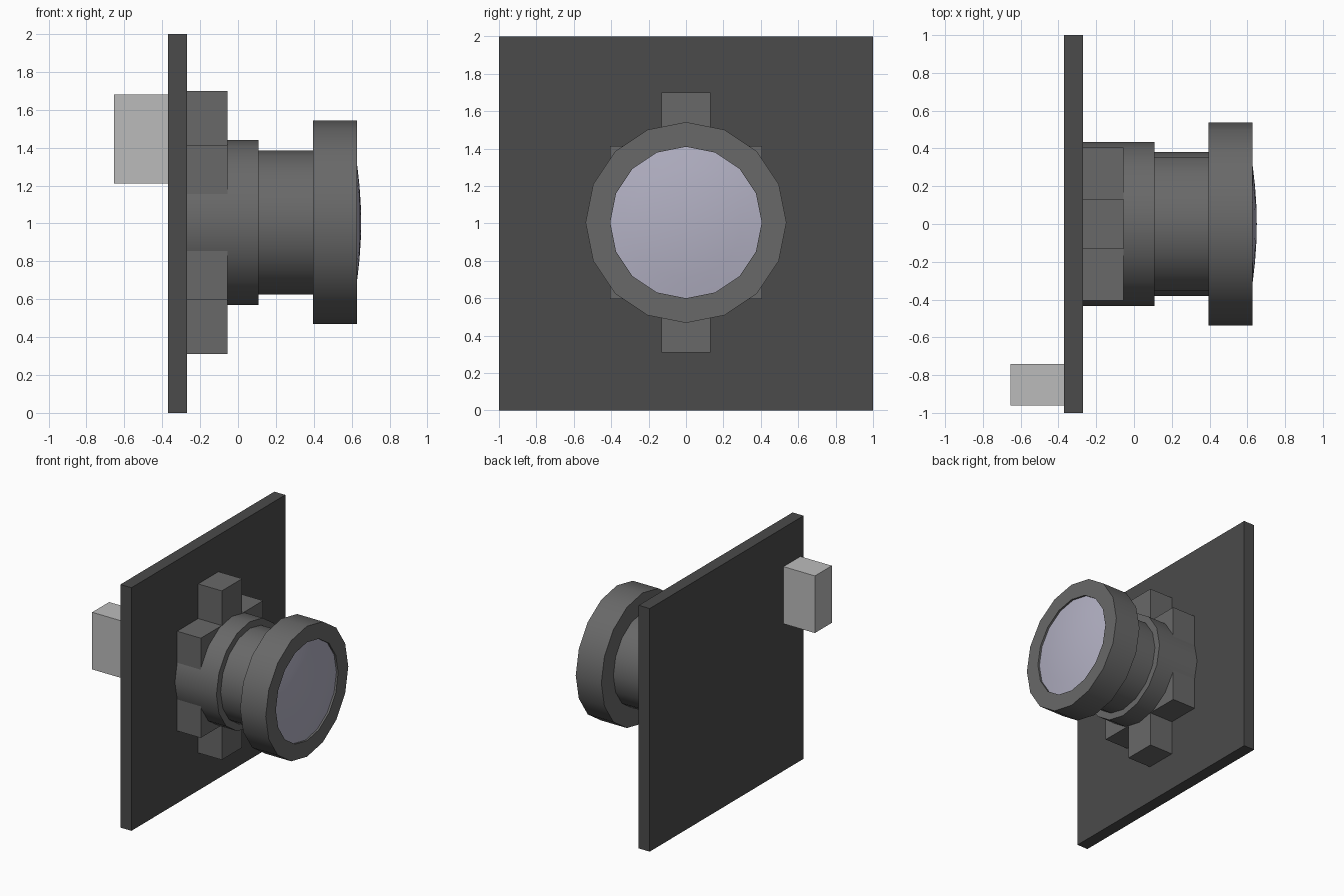
import bpy, bmesh, math
from mathutils import Matrix

if "Cube" in bpy.data.objects:
    bpy.data.objects.remove(bpy.data.objects["Cube"])

CZ = 1.005  # height of the lens axis


def material(name, rgb):
    m = bpy.data.materials.new(name)
    m.diffuse_color = (*rgb, 1)
    m.use_nodes = True
    m.node_tree.nodes["Principled BSDF"].inputs["Base Color"].default_value = m.diffuse_color
    return m


def finish(bm, name, mat, smooth=False):
    bmesh.ops.recalc_face_normals(bm, faces=bm.faces)
    me = bpy.data.meshes.new(name)
    bm.to_mesh(me)
    bm.free()
    me.materials.append(mat)
    ob = bpy.data.objects.new(name, me)
    bpy.context.collection.objects.link(ob)
    if smooth:
        bpy.ops.object.select_all(action='DESELECT')
        ob.select_set(True)
        bpy.context.view_layer.objects.active = ob
        bpy.ops.object.shade_smooth_by_angle(angle=math.radians(30))
    return ob


def box(name, lo, hi, mat):
    bm = bmesh.new()
    bmesh.ops.create_cube(bm, size=1)
    for v in bm.verts:
        v.co = [(a + b) / 2 + c * (b - a) for a, b, c in zip(lo, hi, v.co)]
    return finish(bm, name, mat)


def lathe(name, profile, mat, sides=16):
    # revolve (x, radius) points around the lens axis
    bm = bmesh.new()
    vs = [bm.verts.new((x, 0, CZ + r)) for x, r in profile]
    es = [bm.edges.new(p) for p in zip(vs, vs[1:])]
    bmesh.ops.spin(bm, geom=vs + es, cent=(0, 0, CZ), axis=(1, 0, 0),
                   angle=2 * math.pi, steps=sides, use_merge=True)
    bmesh.ops.remove_doubles(bm, verts=bm.verts, dist=1e-4)
    return finish(bm, name, mat, True)


board_mat = material("board_dark", (0.07, 0.07, 0.07))
body_mat = material("body_grey", (0.14, 0.14, 0.14))
plug_mat = material("plug_grey", (0.5, 0.5, 0.5))
glass_mat = material("glass", (0.45, 0.44, 0.55))

# Circuit board and rear connector
box("board", (-0.37, -1, 0), (-0.27, 1, 2), board_mat)
box("rear_connector", (-0.655, -0.96, 1.21), (-0.37, -0.74, 1.68), plug_mat)

# Square lens mount with top and bottom tabs, extruded cross outline
quarter = [(0.405, 0.41), (0.132, 0.41), (0.132, 0.695)]
outline = (quarter + [(-y, z) for y, z in reversed(quarter)]
           + [(-y, -z) for y, z in quarter]
           + [(y, -z) for y, z in reversed(quarter)])
bm = bmesh.new()
face = bm.faces.new([bm.verts.new((-0.27, y, CZ + z)) for y, z in outline])
ext = bmesh.ops.extrude_face_region(bm, geom=[face], use_keep_orig=True)
for v in ext["geom"]:
    if isinstance(v, bmesh.types.BMVert):
        v.co.x = -0.055
finish(bm, "lens_mount", body_mat)

# Stepped barrel with a recessed front rim
lathe("lens_barrel", [(-0.27, 0), (-0.27, 0.435), (0.108, 0.435), (0.108, 0.38),
                      (0.395, 0.38), (0.395, 0.537), (0.628, 0.537),
                      (0.628, 0.405), (0.612, 0.405)], body_mat)

# Shallow domed glass
lathe("lens_glass", [(0.65 - 0.23 * r * r, r) for r in (0.405, 0.3, 0.2, 0.1, 0)],
      glass_mat)
